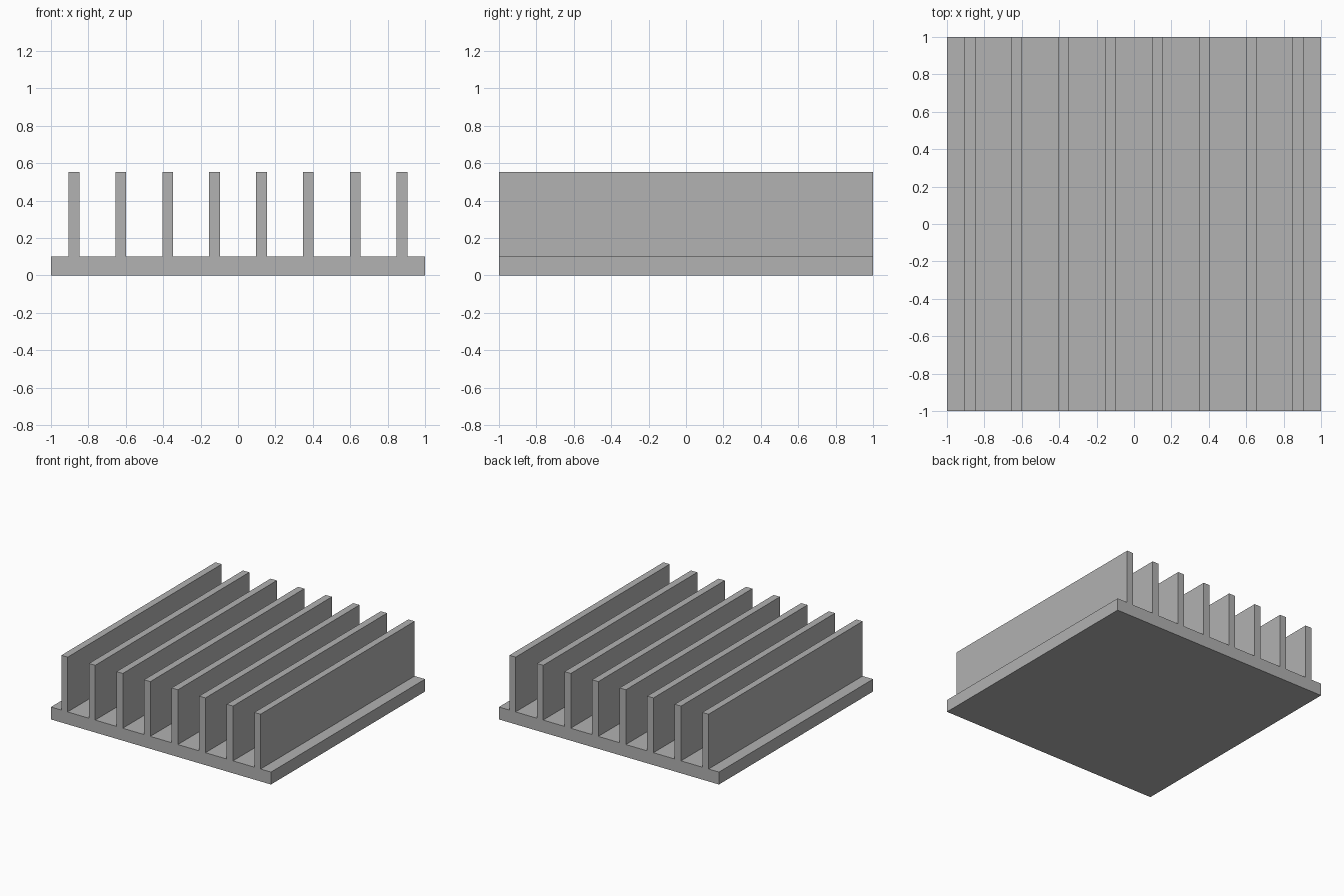
import bpy
import bmesh

cube = bpy.data.objects.get("Cube")
if cube:
    bpy.data.objects.remove(cube, do_unlink=True)

HALF = 1.0            # half width and half depth of the base
BASE_TOP = 0.102
FIN_TOP = 0.552
FIN_COUNT = 8
FIN_WIDTH = 0.057
OUTER_FIN = 0.877     # centre of the outermost fins

# Bare metal
metal = bpy.data.materials.new("grey metal")
colour = (0.445, 0.445, 0.445, 1)
metal.diffuse_color = colour
metal.use_nodes = True
metal.node_tree.nodes["Principled BSDF"].inputs["Base Color"].default_value = colour

# Comb-shaped cross-section: flat base with evenly spaced fins
pitch = 2 * OUTER_FIN / (FIN_COUNT - 1)
profile = [(-HALF, 0), (-HALF, BASE_TOP)]
for i in range(FIN_COUNT):
    centre = -OUTER_FIN + i * pitch
    left, right = centre - FIN_WIDTH / 2, centre + FIN_WIDTH / 2
    profile += [(left, BASE_TOP), (left, FIN_TOP), (right, FIN_TOP), (right, BASE_TOP)]
profile += [(HALF, BASE_TOP), (HALF, 0)]

# Extrude the section from front to back as one solid
bm = bmesh.new()
front = bm.faces.new([bm.verts.new((x, -HALF, z)) for x, z in profile])
extruded = bmesh.ops.extrude_face_region(bm, geom=[front], use_keep_orig=True)
back_verts = [g for g in extruded["geom"] if isinstance(g, bmesh.types.BMVert)]
bmesh.ops.translate(bm, verts=back_verts, vec=(0, 2 * HALF, 0))
bmesh.ops.recalc_face_normals(bm, faces=bm.faces)

mesh = bpy.data.meshes.new("finned_heat_sink")
bm.to_mesh(mesh)
bm.free()
mesh.materials.append(metal)
heat_sink = bpy.data.objects.new("finned_heat_sink", mesh)
bpy.context.collection.objects.link(heat_sink)
